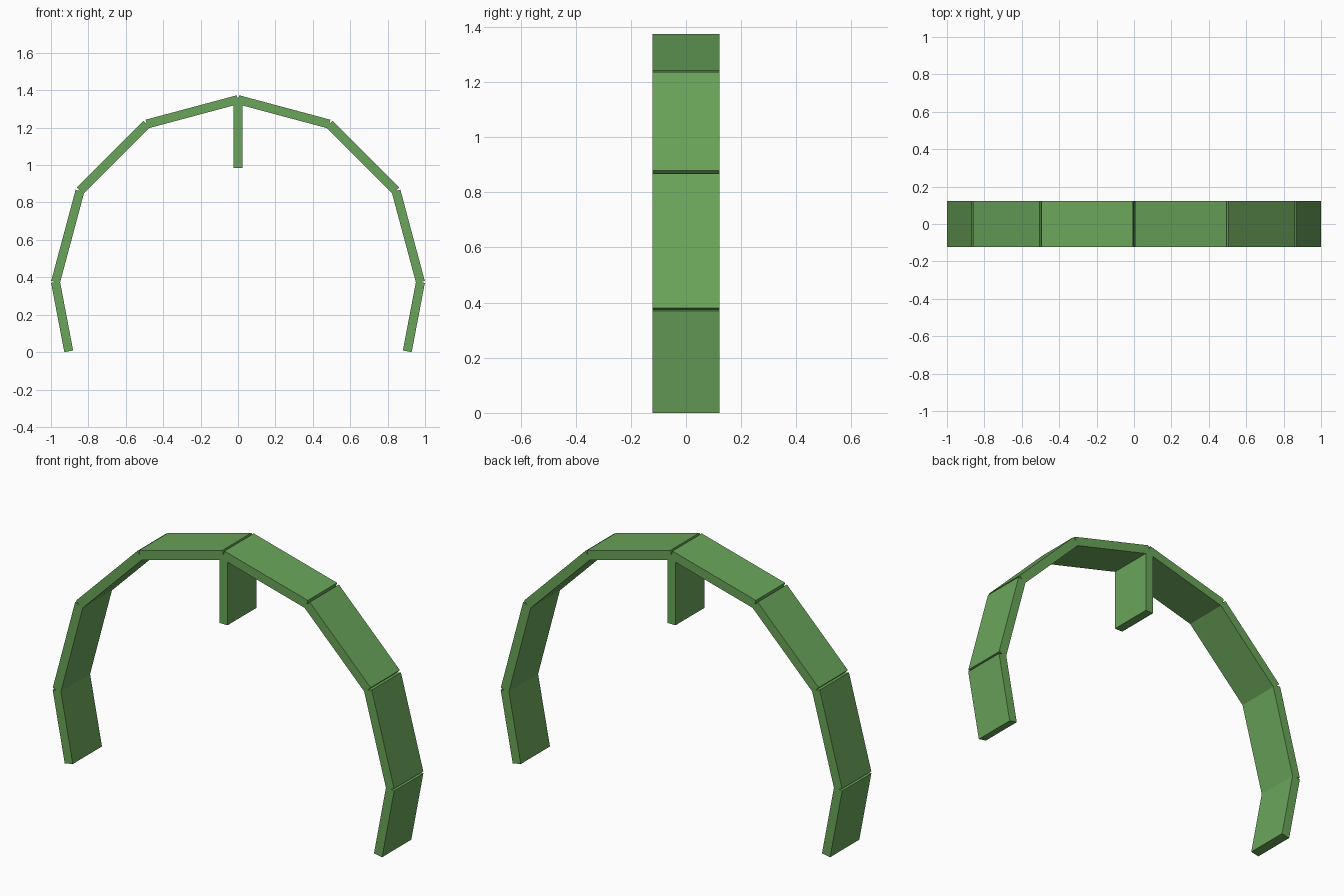
import bpy
import math
from mathutils import Matrix, Vector

cube = bpy.data.objects.get("Cube")
if cube:
    bpy.data.objects.remove(cube, do_unlink=True)

THICK = 0.048   # plank thickness
WIDTH = 0.244   # plank width, front to back

# One green for the whole arch
green = bpy.data.materials.new("leaf_green")
green.use_nodes = True
colour = (0.145, 0.376, 0.103, 1.0)
green.diffuse_color = colour
green.node_tree.nodes["Principled BSDF"].inputs["Base Color"].default_value = colour


def plank(name, start, end):
    """Flat plank whose square ends are centred on two (x, z) points."""
    a = Vector((start[0], 0, start[1]))
    b = Vector((end[0], 0, end[1]))
    d = b - a
    bpy.ops.mesh.primitive_cube_add(size=1)
    obj = bpy.context.object
    obj.name = name
    obj.data.name = name
    angle = math.atan2(-d.z, d.x)
    obj.data.transform(Matrix.Diagonal((d.length, WIDTH, THICK, 1)))
    obj.matrix_world = Matrix.Translation((a + b) / 2) @ Matrix.Rotation(angle, 4, "Y")
    obj.data.materials.append(green)
    return obj


# Half of the arch: three equal planks turning 30 degrees each, then a foot plank
LENGTH = 0.505
joints = [(0.0, 1.35)]
for deg in (15, 45, 75):
    x, z = joints[-1]
    a = math.radians(deg)
    joints.append((x + LENGTH * math.cos(a), z - LENGTH * math.sin(a)))
joints.append((0.905, 0.0045))

parts = ("roof_plank", "shoulder_plank", "side_plank", "foot_plank")
for side, s in (("left", 1), ("right", -1)):
    for part, p, q in zip(parts, joints, joints[1:]):
        plank(f"{part}_{side}", (s * p[0], p[1]), (s * q[0], q[1]))

# Short post hanging from the peak
plank("hanging_post", (0, 1.35), (0, 0.985))
